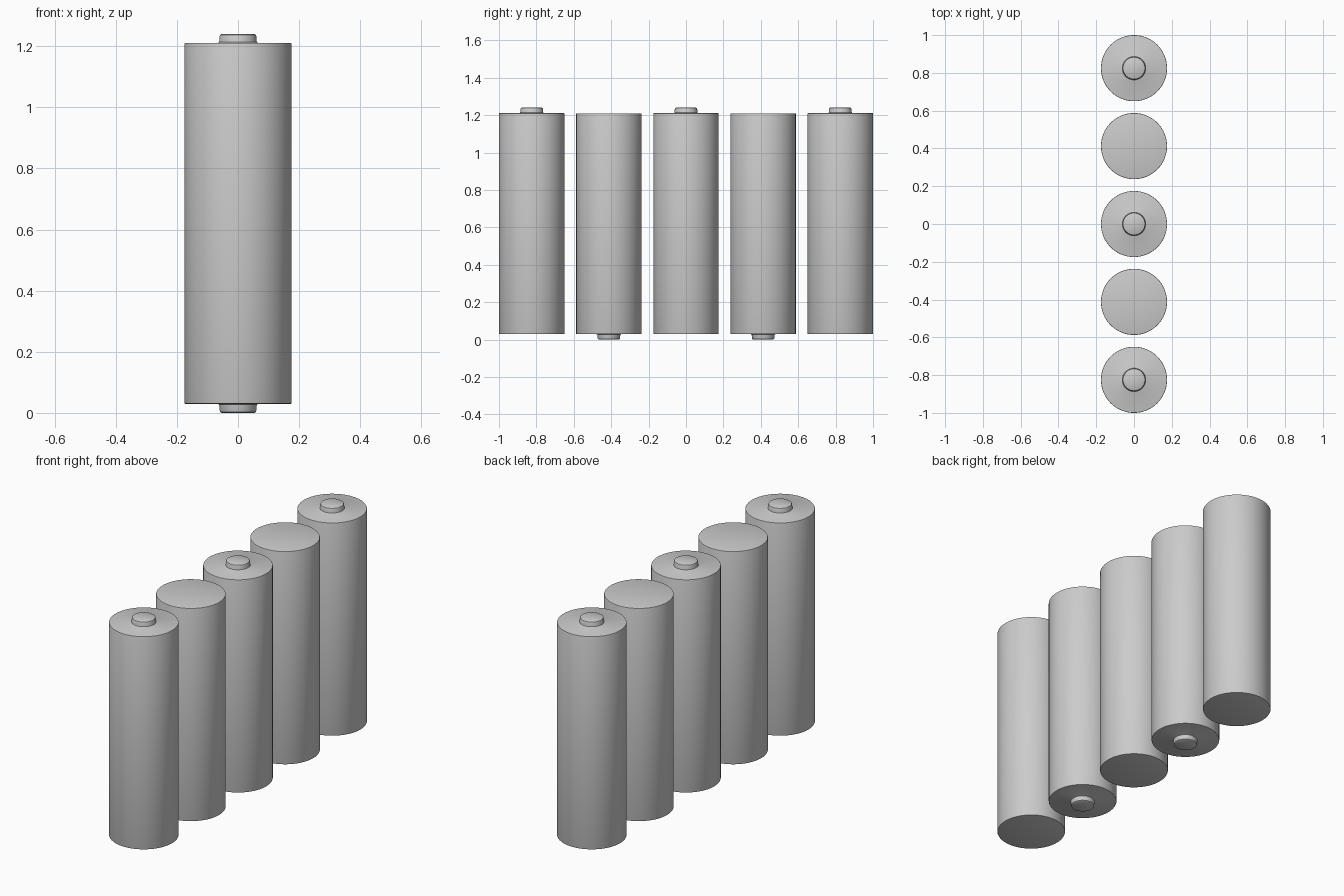
import bpy, bmesh, math
from mathutils import Matrix

cube = bpy.data.objects.get("Cube")
if cube:
    bpy.data.objects.remove(cube)

GREY = (0.6, 0.6, 0.6, 1.0)
HEIGHT, RADIUS, SPACING, SEGMENTS = 1.24, 0.175, 0.4125, 64

grey = bpy.data.materials.new("plain grey")
grey.use_nodes = True
grey.diffuse_color = GREY
grey.node_tree.nodes["Principled BSDF"].inputs["Base Color"].default_value = GREY

# Half outline of one cell: base, rounded rims, shoulder, terminal with rounded edge
PROFILE = [
    (0, 0.03), (RADIUS - 0.004, 0.03), (RADIUS - 0.001, 0.031), (RADIUS, 0.034),
    (RADIUS, 1.207), (RADIUS - 0.001, 1.21), (RADIUS - 0.004, 1.211),
    (0.066, 1.211), (0.062, 1.213), (0.061, 1.217),
    (0.06, 1.232), (0.058, 1.237), (0.053, HEIGHT), (0, HEIGHT),
]


def make_cell(name, y, flipped):
    """Turn the outline into a cell, terminal up or down."""
    bm = bmesh.new()
    verts = [bm.verts.new((r, 0, z)) for r, z in PROFILE]
    edges = [bm.edges.new(pair) for pair in zip(verts, verts[1:])]
    bmesh.ops.spin(bm, geom=verts + edges, cent=(0, 0, 0), axis=(0, 0, 1),
                   angle=math.tau, steps=SEGMENTS, use_merge=True)
    bmesh.ops.remove_doubles(bm, verts=bm.verts, dist=0.0002)
    if flipped:
        turn = Matrix.Translation((0, 0, HEIGHT)) @ Matrix.Rotation(math.pi, 4, "X")
        bmesh.ops.transform(bm, matrix=turn, verts=bm.verts)
    bmesh.ops.recalc_face_normals(bm, faces=bm.faces)
    mesh = bpy.data.meshes.new(name)
    bm.to_mesh(mesh)
    bm.free()
    mesh.materials.append(grey)
    cell = bpy.data.objects.new(name, mesh)
    cell.location.y = y
    bpy.context.collection.objects.link(cell)
    return cell


# Row of five cells with alternating polarity
cells = [make_cell(f"battery_cell_{i + 1}", (i - 2) * SPACING, i % 2 == 1)
         for i in range(5)]

bpy.ops.object.select_all(action="DESELECT")
for cell in cells:
    cell.select_set(True)
bpy.context.view_layer.objects.active = cells[0]
bpy.ops.object.shade_smooth_by_angle(angle=math.radians(35))
